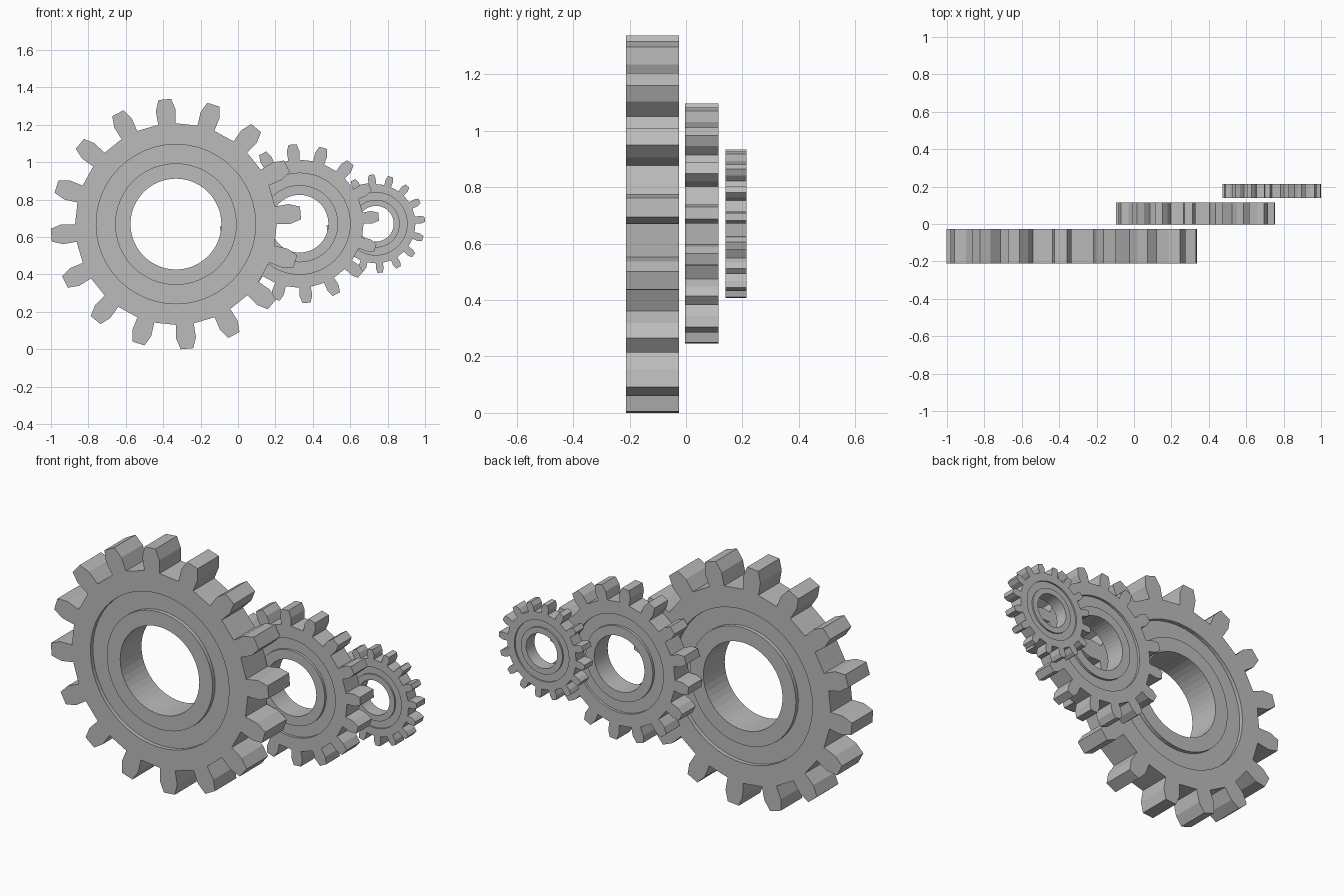
import bpy, bmesh
from math import sin, cos, atan2, hypot, radians, pi

if "Cube" in bpy.data.objects:
    bpy.data.objects.remove(bpy.data.objects["Cube"])

TEETH = 16
PER = 3                      # circle segments per tooth
PHASE = radians(5.1)

grey = bpy.data.materials.new("steel grey")
grey.diffuse_color = (0.5, 0.5, 0.5, 1)
grey.use_nodes = True
grey.node_tree.nodes["Principled BSDF"].inputs["Base Color"].default_value = grey.diffuse_color

# half tooth: (radius, half width), on a gear of outer radius 0.67
TOOTH = [(0.537, -0.047), (0.61, -0.053), (0.669, -0.034),
         (0.669, 0.034), (0.61, 0.053), (0.537, 0.047)]
HOLE, GROOVE_IN, GROOVE_OUT = 0.243, 0.325, 0.426
THICK, DEPTH = 0.187, 0.022


def gear(name, x, y, z, s):
    bm = bmesh.new()
    start = PHASE + atan2(TOOTH[0][1], TOOTH[0][0])

    def circle(r, yy):
        n = TEETH * PER
        return [bm.verts.new((r * cos(start + 2 * pi * i / n), yy,
                              r * sin(start + 2 * pi * i / n))) for i in range(n)]

    def outline(yy):
        pts = []
        for k in range(TEETH):
            for r, w in TOOTH:
                a = PHASE + 2 * pi * k / TEETH + atan2(w, r)
                d = hypot(r, w)
                pts.append(bm.verts.new((d * cos(a), yy, d * sin(a))))
        return pts

    def bridge(a, b):
        n = len(a)
        for i in range(n):
            j = (i + 1) % n
            bm.faces.new((a[i], a[j], b[j], b[i]))

    holes, rims = [], []
    for side in (-1, 1):
        f = side * THICK / 2
        g = f - side * DEPTH
        rings = [circle(HOLE, f), circle(GROOVE_IN, f), circle(GROOVE_IN, g),
                 circle(GROOVE_OUT, g), circle(GROOVE_OUT, f)]
        for a, b in zip(rings, rings[1:]):
            bridge(a, b)
        rim, inner = outline(f), rings[-1]
        # toothed face, one sector per tooth
        m = len(TOOTH)
        for k in range(TEETH):
            o = [rim[(k * m + i) % len(rim)] for i in range(m + 1)]
            c = [inner[(k * PER + i) % len(inner)] for i in range(PER + 1)]
            bm.faces.new(o + c[::-1])
        holes.append(rings[0])
        rims.append(rim)
    bridge(*holes)           # bore wall
    bridge(*rims)            # tooth flanks
    bmesh.ops.recalc_face_normals(bm, faces=bm.faces)
    bmesh.ops.scale(bm, vec=(s, s, s), verts=bm.verts)
    me = bpy.data.meshes.new(name)
    bm.to_mesh(me)
    bm.free()
    me.materials.append(grey)
    ob = bpy.data.objects.new(name, me)
    ob.location = (x, y, z)
    bpy.context.collection.objects.link(ob)


gear("large_gear", -0.332, -0.119, 0.669, 1.0)
gear("medium_gear", 0.329, 0.056, 0.671, 0.635)
gear("small_gear", 0.737, 0.177, 0.671, 0.393)
